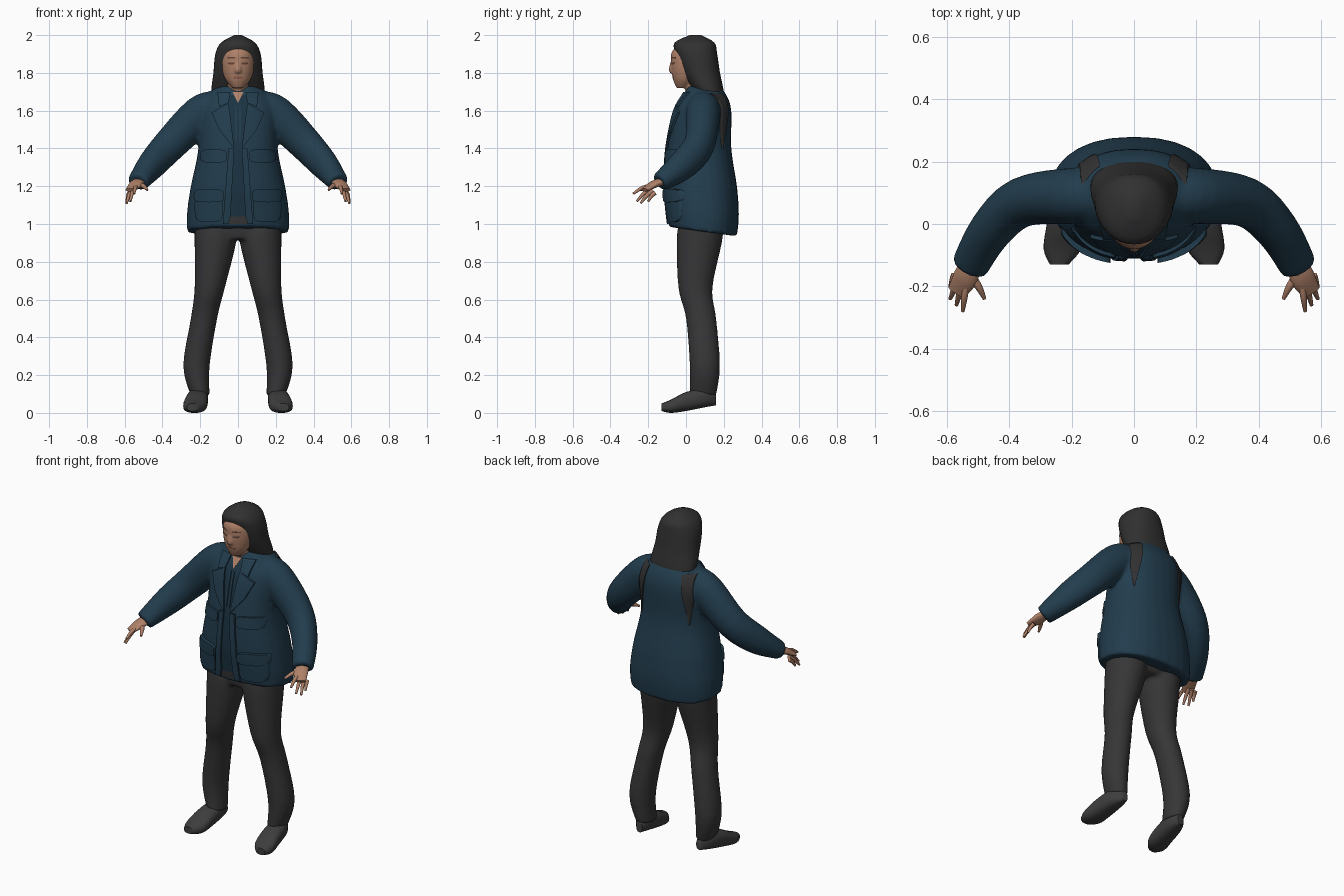
import bpy, bmesh, math
from mathutils import Vector
from mathutils.bvhtree import BVHTree

cube = bpy.data.objects.get("Cube")
if cube:
    bpy.data.objects.remove(cube, do_unlink=True)


def material(name, *rgb):
    mat = bpy.data.materials.new(name)
    mat.use_nodes = True
    mat.diffuse_color = (*rgb, 1)
    shader = mat.node_tree.nodes["Principled BSDF"]
    shader.inputs["Base Color"].default_value = (*rgb, 1)
    shader.inputs["Roughness"].default_value = 0.9
    return mat


COAT = material("coat blue", .016, .046, .075)
SHIRT = material("inner blue", .011, .033, .055)
SKIN = material("skin", .43, .22, .14)
SHADE = material("brow brown", .13, .06, .04)
LIPS = material("lips", .3, .12, .08)
HAIR = material("hair black", .03, .03, .03)
TROUSERS = material("trouser grey", .037, .037, .039)
SHOES = material("shoe grey", .047, .047, .048)
X, Y, Z = Vector((1, 0, 0)), Vector((0, 1, 0)), Vector((0, 0, 1))


def spline(keys, steps=4):
    """Smooth curve through the key rings, so that few are needed."""
    keys = [Vector(key) for key in keys]
    keys = [keys[0], *keys, keys[-1]]
    curve = []
    for a, b, c, d in zip(keys, keys[1:], keys[2:], keys[3:]):
        for i in range(steps):
            t = i / steps
            curve.append(b + ((c - a) * t + (a * 2 - b * 5 + c * 4 - d) * t ** 2
                              + (b * 3 - a - c * 3 + d) * t ** 3) / 2)
    return curve + [keys[-1]]


def loft(bm, keys, across=None, side=1, power=2.0, count=28, tilt=0):
    """Closed skin through rings of (x, y, z, half width, half depth).
    The rings lie on X and the given axis, or square to the path if none is given."""
    rings = spline(keys)
    centres = [Vector(ring[:3]) for ring in rings]
    loops = []
    for i, (centre, ring) in enumerate(zip(centres, rings)):
        u, v = X, across
        if across is None:
            path = centres[min(i + 1, len(centres) - 1)] - centres[max(i - 1, 0)]
            u = path.cross(Z).normalized()
            v = u.cross(path).normalized()
        loop = []
        for k in range(count):
            angle = math.tau * k / count
            c, s = [math.copysign(abs(w) ** (2 / power), w) for w in (math.cos(angle), math.sin(angle))]
            point = centre + u * c * ring[3] + v * s * ring[4]
            point.z -= tilt * s * max(0, 1 - i / 8)
            point.x *= side
            loop.append(bm.verts.new(point))
        loops.append(loop)
    for low, high in zip(loops, loops[1:]):
        for k in range(count):
            j = (k + 1) % count
            bm.faces.new((low[k], low[j], high[j], high[k]))
    bm.faces.new(loops[0][::-1])
    bm.faces.new(loops[-1])


def finish(name, bm, mat, voxel=0, smooth=0):
    bmesh.ops.recalc_face_normals(bm, faces=bm.faces)
    mesh = bpy.data.meshes.new(name)
    bm.to_mesh(mesh)
    bm.free()
    mesh.materials.append(mat)
    mesh.shade_smooth()
    mesh.set_sharp_from_angle(angle=math.radians(60))
    ob = bpy.data.objects.new(name, mesh)
    bpy.context.collection.objects.link(ob)
    if voxel:
        blend = ob.modifiers.new("Blend", "REMESH")
        blend.mode, blend.voxel_size, blend.use_smooth_shade = "VOXEL", voxel, True
        soften = ob.modifiers.new("Soften", "SMOOTH")
        soften.iterations = smooth
    return ob


def surface(ob):
    bpy.context.view_layer.update()
    return BVHTree.FromObject(ob, bpy.context.evaluated_depsgraph_get())


def pad(x, z, width, height):
    """Outline of a rounded rectangle."""
    outline = []
    for k in range(20):
        c, s = math.cos(math.tau * k / 20), math.sin(math.tau * k / 20)
        outline.append((x + width * math.copysign(abs(c) ** .5, c), z + height * math.copysign(abs(s) ** .5, s)))
    return outline


def centred(half):
    return half + [(-x, z) for x, z in reversed(half)]


def plate(name, outline, mat, tree, lift=.012, sides=(1, -1), way=1, step=.015):
    """Raised patch from an x, z outline, laid on the front (way 1) or back (way -1)."""
    bm = bmesh.new()
    for side in sides:
        bm.faces.new([bm.verts.new((x * side, 0, z)) for x, z in outline])
    for axis in (X, Z):
        spread = [v.co.dot(axis) for v in bm.verts]
        for q in range(math.ceil(min(spread) / step), math.ceil(max(spread) / step)):
            bmesh.ops.bisect_plane(bm, geom=bm.verts[:] + bm.edges[:] + bm.faces[:],
                                   plane_co=axis * q * step, plane_no=axis)
    missed = []
    for v in bm.verts:
        hit = tree.ray_cast(Vector((v.co.x, -2 * way, v.co.z)), Y * way)[0]
        if hit:
            v.co.y = hit.y + .003 * way
        else:
            missed.append(v)
    bmesh.ops.delete(bm, geom=missed, context="VERTS")
    raised = bmesh.ops.extrude_face_region(bm, geom=bm.faces[:])["geom"]
    for item in raised:
        if isinstance(item, bmesh.types.BMVert):
            item.co.y -= (lift + .003) * way
    finish(name, bm, mat)


# Coat: body and both sleeves blended into one soft shell
bm = bmesh.new()
loft(bm, [(0, .09, .96, .27, .18), (0, .09, 1.06, .27, .19), (0, .08, 1.2, .25, .19), (0, .07, 1.4, .21, .17),
          (0, .09, 1.6, .21, .15), (0, .1, 1.69, .16, .11), (0, .09, 1.73, .1, .08)], Y, power=2.3, tilt=.025)
for side in (1, -1):
    loft(bm, [(.11, .09, 1.63, .08, .08), (.2, .09, 1.58, .09, .1), (.36, .07, 1.42, .08, .09),
              (.46, -.02, 1.31, .07, .08), (.53, -.14, 1.22, .06, .05)], side=side)
on_coat = surface(finish("coat", bm, COAT, voxel=.011, smooth=5))

# Coat front: inner layer, open edges, lapels and pockets
MIDDLE = (1,)
plate("inner_shirt", centred([(.04, 1.04), (.02, 1.4)]), SHIRT, on_coat, .002, MIDDLE)
plate("inner_shirt_top", centred([(.02, 1.4), (.06, 1.68)]), SHIRT, on_coat, .002, MIDDLE)
plate("throat", [(0, 1.64), (.03, 1.7), (-.03, 1.7)], SKIN, on_coat, .005, MIDDLE)
plate("waist_gap", centred([(.05, 1), (.04, 1.04)]), TROUSERS, on_coat, .002, MIDDLE)
plate("coat_edge", [(.05, 1), (.08, 1), (.05, 1.4), (.02, 1.4), (.04, 1.04)], COAT, on_coat)
plate("lapel", [(.02, 1.4), (.1, 1.5), (.14, 1.59), (.05, 1.64)], COAT, on_coat)
plate("collar", [(.05, 1.64), (.1, 1.62), (.11, 1.7), (.04, 1.7)], COAT, on_coat)
plate("zip_edge", pad(.01, 1.53, .005, .1), COAT, on_coat, .008)
plate("chest_flap", pad(.13, 1.36, .07, .035), COAT, on_coat)
plate("lower_pocket", pad(.155, 1.09, .075, .08), COAT, on_coat)
plate("pocket_flap", pad(.155, 1.15, .08, .035), COAT, on_coat, .022)

# Trousers: hips and two legs
bm = bmesh.new()
loft(bm, [(0, .07, .92, .2, .1), (0, .08, 1, .22, .12), (0, .08, 1.06, .22, .12)], Y)
for side in (1, -1):
    loft(bm, [(.2, .09, .09, .05, .07), (.22, .1, .25, .07, .08), (.18, .08, .5, .07, .08),
              (.15, .05, .66, .08, .09), (.12, .07, .9, .11, .12), (.12, .08, 1, .11, .12)], Y, side)
finish("trousers", bm, TROUSERS, voxel=.011, smooth=4)

# Shoes and hands
FINGER_TIPS = [(.55, -.28, 1.16), (.57, -.26, 1.12), (.59, -.24, 1.11), (.59, -.2, 1.12)]
for side, label in ((1, "left"), (-1, "right")):
    bm = bmesh.new()
    loft(bm, [(.2, .16, .07, .02, .03), (.21, .1, .08, .05, .05), (.22, 0, .06, .06, .05),
              (.23, -.08, .035, .06, .035), (.24, -.13, .03, .03, .02)], Z, side, power=2.5)
    finish(label + "_shoe", bm, SHOES)

    bm = bmesh.new()
    loft(bm, [(.52, -.11, 1.23, .03, .02), (.54, -.17, 1.21, .04, .02), (.57, -.22, 1.18, .03, .01)], side=side)
    for i, tip in enumerate(FINGER_TIPS):
        root = Vector((.54, -.2, 1.2)) + Vector((1, 1, -1)) * .012 * i
        tip = Vector(tip)
        knuckle = root.lerp(tip, .5) + Z * .007
        loft(bm, [(*root, .012, .012), (*knuckle, .01, .01), (*tip, .006, .006)], side=side, count=10)
    loft(bm, [(.53, -.16, 1.21, .016, .014), (.5, -.2, 1.2, .012, .012), (.48, -.24, 1.18, .006, .006)],
         side=side, count=10)
    finish(label + "_hand", bm, SKIN)

# Head with neck and nose
bm = bmesh.new()
loft(bm, [(0, -.02, 1.72, .03, .03), (0, 0, 1.77, .07, .07), (0, .02, 1.85, .09, .1),
          (0, .03, 1.92, .08, .1), (0, .05, 1.98, .03, .04)], Y)
loft(bm, [(0, .07, 1.62, .06, .06), (0, .04, 1.8, .06, .06)], Y)
loft(bm, [(0, -.075, 1.8, .015, .01), (0, -.075, 1.82, .018, .016), (0, -.07, 1.87, .008, .008)], Y)
on_head = surface(finish("head", bm, SKIN, voxel=.006, smooth=3))
plate("eye", pad(.035, 1.85, .017, .005), SHADE, on_head, .001, step=.01)
plate("brow", pad(.036, 1.88, .022, .004), SHADE, on_head, .001, step=.01)
plate("mouth", pad(0, 1.775, .025, .007), LIPS, on_head, .001, MIDDLE, step=.01)

# Long hair: cap falling behind the face into the coat, with two loose locks
bm = bmesh.new()
loft(bm, [(0, .16, 1.58, .12, .05), (0, .12, 1.7, .14, .08), (0, .08, 1.8, .13, .1), (0, .055, 1.9, .12, .11),
          (0, .045, 1.96, .09, .105), (0, .05, 2, .02, .03)], Y, power=2.2, count=36)
finish("hair", bm, HAIR)
plate("hair_lock", [(.11, 1.69), (.17, 1.69), (.18, 1.55), (.16, 1.4)], HAIR, on_coat, .009, way=-1)
